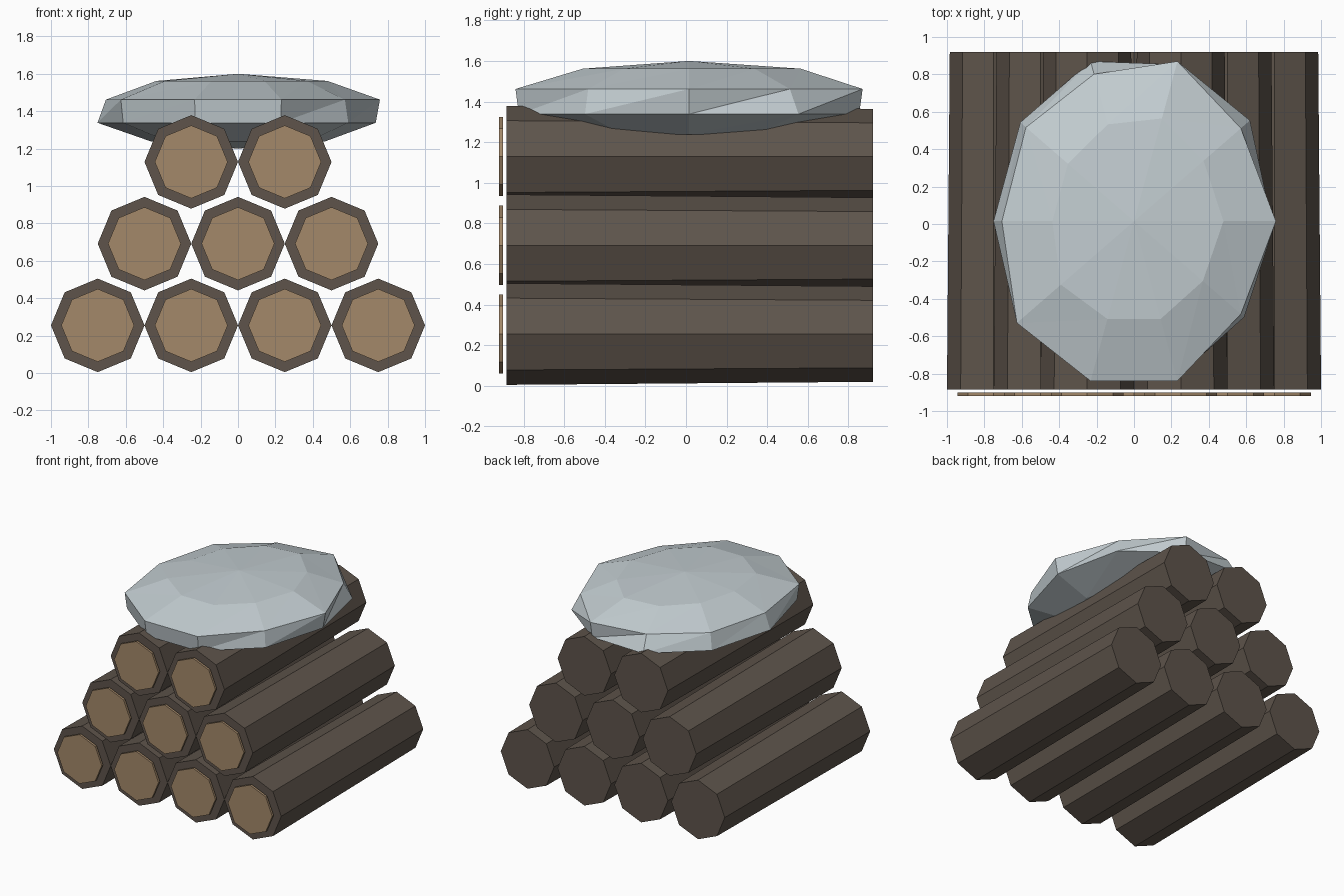
import bpy
from math import cos, sin, pi, radians

cube = bpy.data.objects.get("Cube")
if cube:
    bpy.data.objects.remove(cube, do_unlink=True)


def make_material(name, srgb):
    """Flat material from 0-255 sRGB values."""
    lin = [((c / 255 + 0.055) / 1.055) ** 2.4 for c in srgb] + [1.0]
    mat = bpy.data.materials.new(name)
    mat.use_nodes = True
    mat.diffuse_color = lin
    bsdf = next(n for n in mat.node_tree.nodes if n.type == 'BSDF_PRINCIPLED')
    bsdf.inputs["Base Color"].default_value = lin
    return mat


def make_object(name, verts, faces, mat):
    mesh = bpy.data.meshes.new(name)
    mesh.from_pydata(verts, [], faces)
    mesh.materials.append(mat)
    obj = bpy.data.objects.new(name, mesh)
    bpy.context.collection.objects.link(obj)
    return obj


def octagonal_bar(name, x, z, y_front, y_back, r_front, r_back, mat):
    """Eight-sided bar lying along y, with a corner straight down."""
    verts = [(x + r * cos(i * pi / 4), y, z + r * sin(i * pi / 4))
             for y, r in ((y_front, r_front), (y_back, r_back)) for i in range(8)]
    faces = [(i, i + 8, (i + 1) % 8 + 8, (i + 1) % 8) for i in range(8)]
    faces += [tuple(range(8)), tuple(reversed(range(8, 16)))]
    return make_object(name, verts, faces, mat)


bark = make_material("dark bark", (94, 84, 75))
wood = make_material("cut wood", (164, 137, 106))
stone = make_material("pale stone", (195, 205, 209))

# Stacked logs, each with a cut disc in front
for row, count in enumerate((4, 3, 2)):
    z = 0.255 + 0.437 * row
    for i in range(count):
        x = (i - (count - 1) / 2) * 0.5
        tag = f"{row + 1}_{i + 1}"
        octagonal_bar("log_" + tag, x, z, -0.885, 0.92, 0.25, 0.235, bark)
        octagonal_bar("cut_end_" + tag, x, z, -0.92, -0.902, 0.195, 0.195, wood)

# Faceted boulder: rings of ten corners, each pushed in or out a little
SIDES = 10
rings = [
    (1.00, 1.00, 1.00, 1.00, 1.00, 1.00, 1.00, 1.00, 1.00, 1.00),
    (0.98, 1.02, 0.98, 1.00, 1.00, 1.00, 1.01, 0.98, 0.98, 0.97),
    (1.01, 0.94, 1.00, 0.92, 0.95, 0.94, 1.03, 1.00, 1.00, 0.94),
    (1.03, 0.99, 1.04, 0.98, 0.94, 0.94, 1.04, 0.99, 0.99, 0.98),
]
verts = []
for level, factors in enumerate(rings):
    polar = radians(144 - 36 * level)
    for k, f in enumerate(factors):
        a = 2 * pi * k / SIDES
        verts.append((0.79 * f * sin(polar) * cos(a),
                      0.015 + 0.945 * f * sin(polar) * sin(a),
                      1.4 + 0.2 * cos(polar)))
bottom, top = len(verts), len(verts) + 1
verts += [(0, 0.015, 1.2), (0, 0.015, 1.6)]

faces = []
for k in range(SIDES):
    n = (k + 1) % SIDES
    for base in range(0, 3 * SIDES, SIDES):
        up = base + SIDES
        faces += [(base + k, base + n, up + n), (base + k, up + n, up + k)]
    faces += [(bottom, n, k), (top, 3 * SIDES + k, 3 * SIDES + n)]
make_object("boulder", verts, faces, stone)
